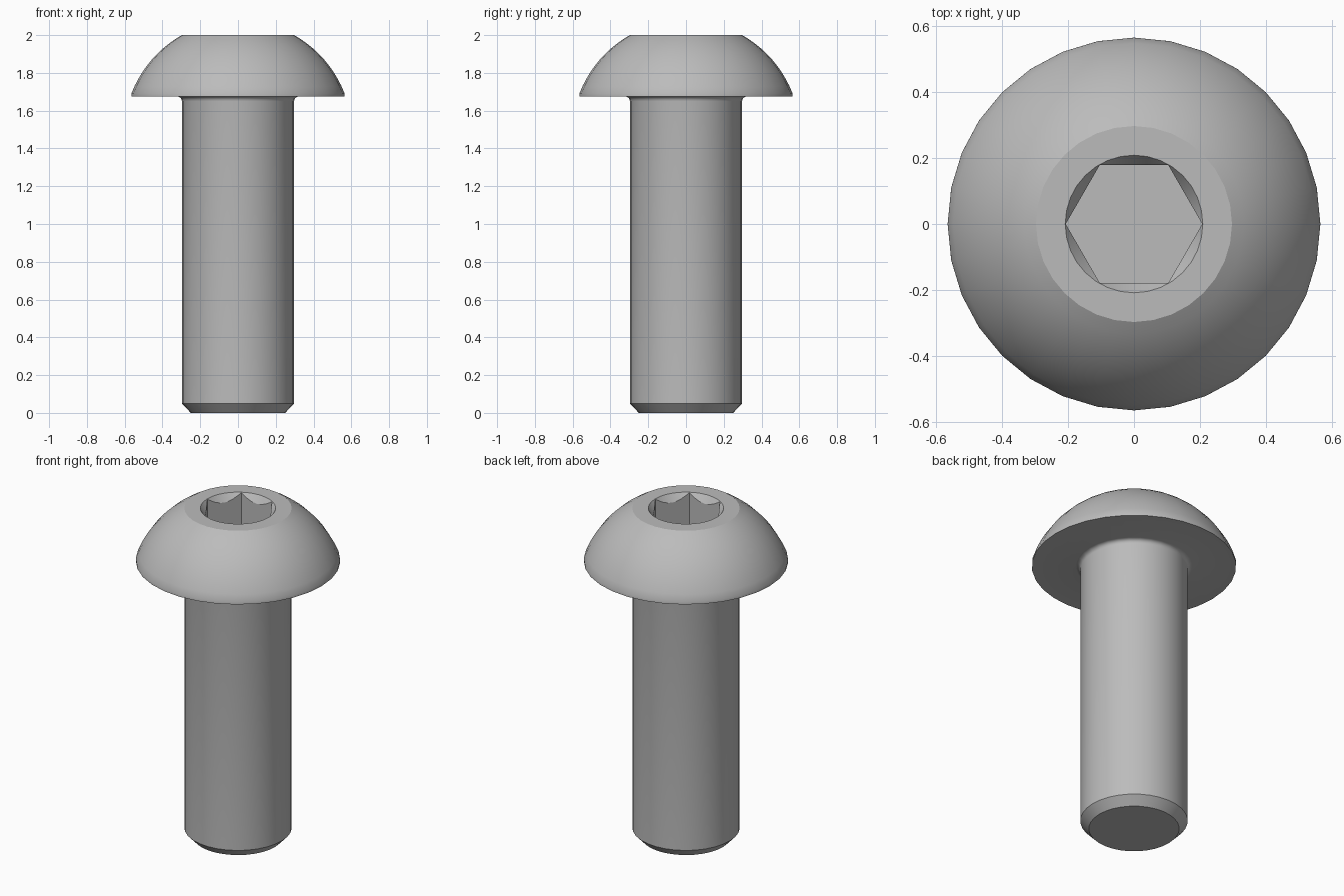
import bpy, bmesh, math
from mathutils import Matrix

SEGMENTS = 32
cube = bpy.data.objects.get("Cube")
if cube:
    bpy.data.objects.remove(cube, do_unlink=True)

# Plain steel colour
steel = bpy.data.materials.new("steel grey")
steel.use_nodes = True
colour = (0.5, 0.5, 0.5, 1)
steel.diffuse_color = colour
steel.node_tree.nodes["Principled BSDF"].inputs["Base Color"].default_value = colour


def add_object(name, bm):
    bmesh.ops.recalc_face_normals(bm, faces=bm.faces)
    mesh = bpy.data.meshes.new(name)
    bm.to_mesh(mesh)
    bm.free()
    mesh.materials.append(steel)
    obj = bpy.data.objects.new(name, mesh)
    bpy.context.collection.objects.link(obj)
    return obj


def lathe(name, profile):
    """Spin (radius, z) points round the z axis and cap both ends."""
    bm = bmesh.new()
    rings = []
    for r, z in profile:
        rings.append([bm.verts.new((r * math.cos(a), r * math.sin(a), z))
                      for a in (math.tau * i / SEGMENTS for i in range(SEGMENTS))])
    for low, high in zip(rings, rings[1:]):
        for i in range(SEGMENTS):
            j = (i + 1) % SEGMENTS
            bm.faces.new((low[i], low[j], high[j], high[i]))
    bm.faces.new(rings[0][::-1])
    bm.faces.new(rings[-1])
    return add_object(name, bm)


def arc(centre, radius, start, end, steps):
    return [(centre[0] + radius * math.cos(a), centre[1] + radius * math.sin(a))
            for a in (start + (end - start) * i / steps for i in range(steps + 1))]


# Shank with end chamfer, neck fillet, flat underside and domed head
neck = arc((0.322, 1.65), 0.025, math.pi, math.pi / 2, 4)
dome = arc((0, 1.473), 0.605, math.atan2(0.217, 0.565), math.atan2(0.527, 0.297), 10)
bolt = lathe("button_head_bolt",
             [(0.25, 0), (0.297, 0.05)] + neck + [(0.565, 1.675)] + dome)

# Hexagonal socket cutter, corners on the x axis
bm = bmesh.new()
bmesh.ops.create_cone(bm, cap_ends=True, segments=6, radius1=0.207, radius2=0.207,
                      depth=0.4, matrix=Matrix.Translation((0, 0, 2)))
corner = max(bm.verts, key=lambda v: v.co.x)
turn = -math.atan2(corner.co.y, corner.co.x)
bmesh.ops.rotate(bm, verts=bm.verts, matrix=Matrix.Rotation(turn, 3, "Z"))
hex_cutter = add_object("hex_socket_cutter", bm)

# Conical cutter for the socket lead-in
cone_cutter = lathe("socket_chamfer_cutter", [(0.072, 1.8), (0.2085, 2), (0.222, 2.02)])

# Cut the socket
for cutter in (hex_cutter, cone_cutter):
    cutter.hide_render = True
    cutter.hide_set(True)
    cut = bolt.modifiers.new(cutter.name, "BOOLEAN")
    cut.operation = "DIFFERENCE"
    cut.solver = "EXACT"
    cut.object = cutter

# Bake the cuts, then remove the helpers
bpy.context.view_layer.objects.active = bolt
bolt.select_set(True)
for name in [m.name for m in bolt.modifiers]:
    bpy.ops.object.modifier_apply(modifier=name)
for cutter in (hex_cutter, cone_cutter):
    bpy.data.objects.remove(cutter, do_unlink=True)
bpy.ops.object.shade_smooth_by_angle(angle=math.radians(30))
